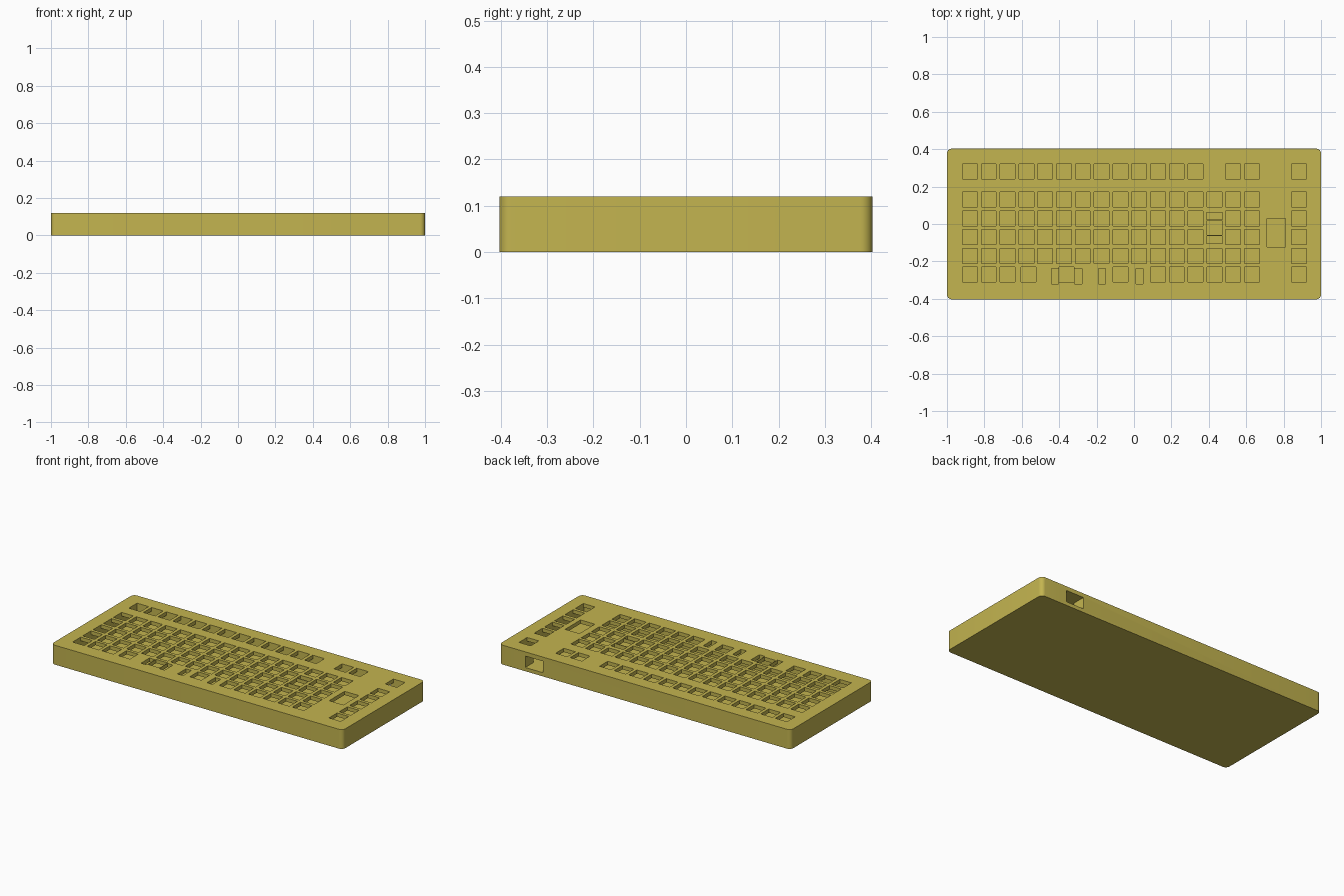
import bpy, bmesh, math
from mathutils import Matrix, Vector

if "Cube" in bpy.data.objects:
    bpy.data.objects.remove(bpy.data.objects["Cube"])

HALF_X, HALF_Y, HEIGHT = 1.0, 0.403, 0.12
PITCH, KEY = 0.1005, 0.08
X0 = -0.877                                     # centre of the first key column

mat = bpy.data.materials.new("mustard_yellow")
mat.diffuse_color = (0.55, 0.46, 0.08, 1)
mat.use_nodes = True
mat.node_tree.nodes["Principled BSDF"].inputs["Base Color"].default_value = mat.diffuse_color


def add_box(bm, x0, x1, y0, y1, z0, z1):
    size = Vector((x1 - x0, y1 - y0, z1 - z0))
    mid = Vector((x0 + x1, y0 + y1, z0 + z1)) / 2
    return bmesh.ops.create_cube(bm, size=1, matrix=Matrix.Translation(mid) @ Matrix.Diagonal(size).to_4x4())


def finish(bm, name):
    mesh = bpy.data.meshes.new(name)
    bmesh.ops.recalc_face_normals(bm, faces=bm.faces)
    bm.to_mesh(mesh)
    bm.free()
    mesh.materials.append(mat)
    ob = bpy.data.objects.new(name, mesh)
    bpy.context.collection.objects.link(ob)
    return ob


def box_object(name, *bounds):
    bm = bmesh.new()
    add_box(bm, *bounds)
    return finish(bm, name)


# case body: block with rounded vertical corners
bm = bmesh.new()
add_box(bm, -HALF_X, HALF_X, -HALF_Y, HALF_Y, 0, HEIGHT)
upright = [e for e in bm.edges if abs(e.verts[0].co.z - e.verts[1].co.z) > 0.1]
bmesh.ops.bevel(bm, geom=upright, offset=0.026, segments=8, profile=0.5, affect='EDGES')
case = finish(bm, "keyboard_case")

# hollow inside, leaving a floor and a top plate
cavity = box_object("cavity_cutter", -0.918, 0.924, -0.322, 0.322, 0.02, 0.097)

# cable port through the back wall
port = box_object("port_cutter", 0.70, 0.82, 0.30, 0.45, 0.023, 0.094)

# key openings: row centre -> column positions in key units
rows = {
    0.28: [*range(13), 14, 15, 17.5],
    0.13: [*range(16), 17.5],
    0.03: [*range(13), 14, 15, 17.5],
    -0.07: [*range(13), 14, 15, 17.5],
    -0.171: [*range(16), 17.5],
    -0.271: [0, 1, 2, 3.125, 5.145, 8, *range(10, 16), 17.5],
}
openings = [(X0 + c * PITCH, y, KEY, KEY) for y, cols in rows.items() for c in cols]
# tall key with its stabiliser slots above and below
openings += [(0.43, -0.021, KEY, 0.078), (0.43, 0.042, 0.086, 0.038), (0.43, -0.084, 0.086, 0.038)]
# stabiliser slots along the bottom row
openings += [(x, -0.279, 0.038, 0.083) for x in (-0.422, -0.298, -0.172, 0.03)]
# large opening for the slider
openings += [(0.76, -0.047, 0.098, 0.152)]

bm = bmesh.new()
for x, y, w, d in openings:
    add_box(bm, x - w / 2, x + w / 2, y - d / 2, y + d / 2, 0.08, 0.14)
keys = finish(bm, "key_opening_cutter")

# carve the case, then keep only the result
for cutter in (cavity, port, keys):
    mod = case.modifiers.new(cutter.name, 'BOOLEAN')
    mod.operation = 'DIFFERENCE'
    mod.solver = 'EXACT'
    mod.use_self = True
    mod.object = cutter
    cutter.hide_render = True
bpy.context.view_layer.update()
carved = bpy.data.meshes.new_from_object(case.evaluated_get(bpy.context.evaluated_depsgraph_get()))
case.modifiers.clear()
case.data = carved
for cutter in (cavity, port, keys):
    bpy.data.objects.remove(cutter)

# smooth rounded corners, crisp everywhere else
bpy.ops.object.select_all(action='DESELECT')
case.select_set(True)
bpy.context.view_layer.objects.active = case
bpy.ops.object.shade_smooth_by_angle(angle=math.radians(30))
